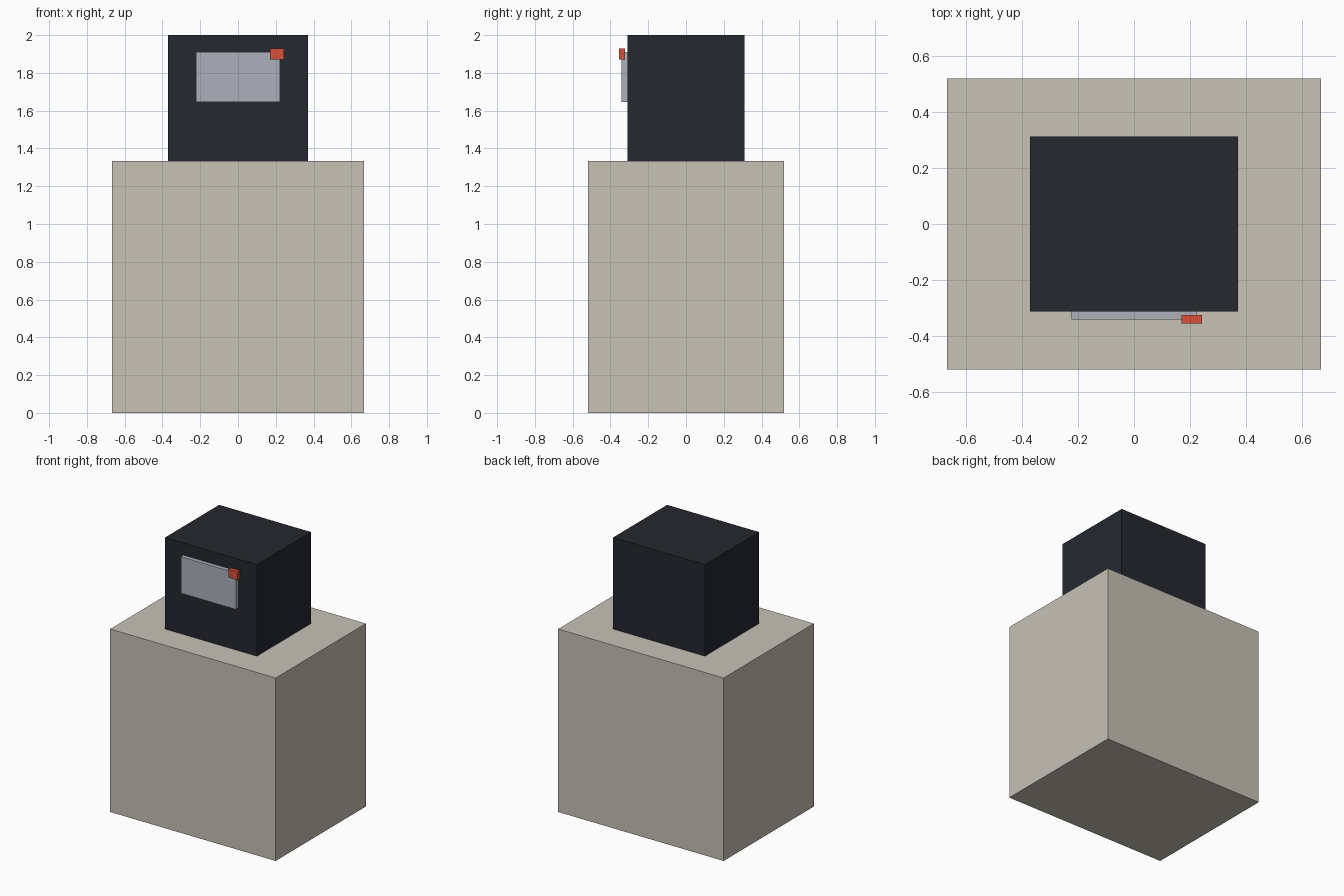
import bpy

if "Cube" in bpy.data.objects:
    bpy.data.objects.remove(bpy.data.objects["Cube"])


def box(name, lo, hi, color):
    """Axis-aligned box between two corners, with a flat colour."""
    bpy.ops.mesh.primitive_cube_add(size=1, location=[(a + b) / 2 for a, b in zip(lo, hi)])
    ob = bpy.context.object
    ob.name = name
    ob.scale = [b - a for a, b in zip(lo, hi)]
    bpy.ops.object.transform_apply(location=False, rotation=False, scale=True)
    mat = bpy.data.materials.new(name + "_colour")
    mat.diffuse_color = (*color, 1)
    mat.use_nodes = True
    mat.node_tree.nodes["Principled BSDF"].inputs["Base Color"].default_value = mat.diffuse_color
    ob.data.materials.append(mat)
    return ob


# Pedestal
box("pedestal", (-0.667, -0.519, 0), (0.667, 0.519, 1.333), (0.57, 0.54, 0.47))
# Dark upper housing
box("upper_housing", (-0.37, -0.311, 1.333), (0.37, 0.311, 2.0), (0.018, 0.021, 0.028))
# Screen panel on the front face
box("screen_panel", (-0.222, -0.341, 1.645), (0.222, -0.311, 1.911), (0.42, 0.44, 0.50))
# Red marker on the screen corner
box("red_marker", (0.17, -0.354, 1.87), (0.243, -0.324, 1.929), (0.68, 0.08, 0.04))
